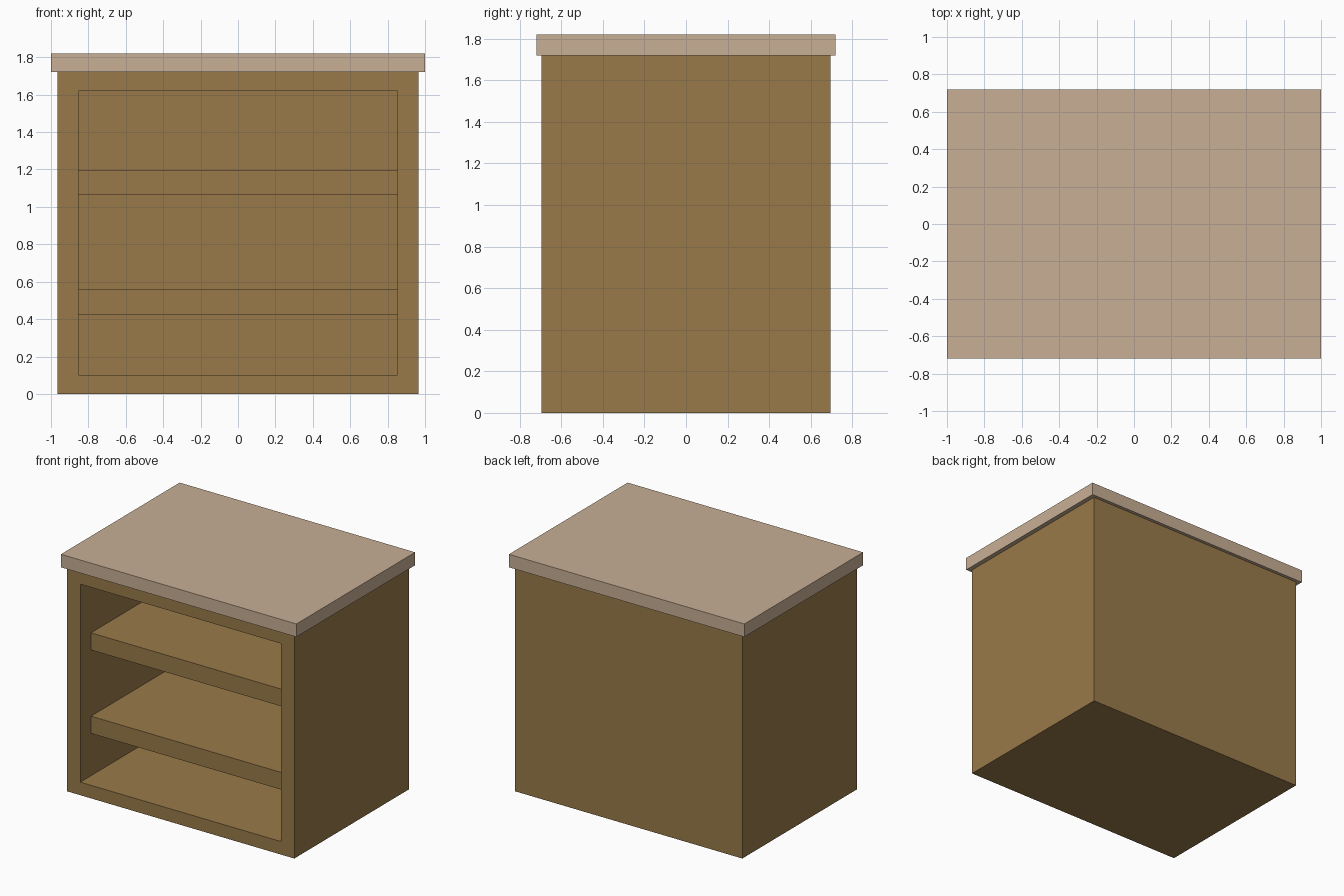
import bpy, bmesh
from mathutils import Vector

if "Cube" in bpy.data.objects:
    bpy.data.objects.remove(bpy.data.objects["Cube"])


def material(name, color):
    mat = bpy.data.materials.new(name)
    mat.diffuse_color = (*color, 1)
    mat.use_nodes = True
    mat.node_tree.nodes["Principled BSDF"].inputs["Base Color"].default_value = mat.diffuse_color
    return mat


def box_bmesh(x, y, z):
    """Box spanning the given (low, high) ranges."""
    bm = bmesh.new()
    bmesh.ops.create_cube(bm, size=1)
    for v in bm.verts:
        v.co = Vector([lo + (c + 0.5) * (hi - lo) for c, (lo, hi) in zip(v.co, (x, y, z))])
    return bm


def finish(name, bm, mat):
    bmesh.ops.recalc_face_normals(bm, faces=bm.faces)
    mesh = bpy.data.meshes.new(name)
    bm.to_mesh(mesh)
    bm.free()
    mesh.materials.append(mat)
    obj = bpy.data.objects.new(name, mesh)
    bpy.context.collection.objects.link(obj)


wood = material("brown_wood", (0.32, 0.195, 0.068))
pale = material("pale_wood", (0.58, 0.43, 0.30))

INNER_X, INNER_Z, BACK_Y = 0.853, (0.10, 1.62), 0.615

# Carcass: front face inset to a frame, then pushed in to hollow the cabinet
bm = box_bmesh((-0.965, 0.965), (-0.695, 0.695), (0, 1.72))
bm.normal_update()
front = min(bm.faces, key=lambda f: f.calc_center_median().y)
bmesh.ops.inset_region(bm, faces=[front], thickness=0.1)
for v in front.verts:
    v.co.x = INNER_X if v.co.x > 0 else -INNER_X
    v.co.z = INNER_Z[1] if v.co.z > 0.86 else INNER_Z[0]
back = bmesh.ops.extrude_discrete_faces(bm, faces=[front])["faces"][0]
for v in back.verts:
    v.co.y = BACK_Y
finish("carcass", bm, wood)

# Shelves, set back from the front frame
for name, z in (("lower_shelf", 0.425), ("upper_shelf", 1.065)):
    finish(name, box_bmesh((-INNER_X, INNER_X), (-0.565, BACK_Y), (z, z + 0.132)), wood)

# Overhanging top
finish("top_board", box_bmesh((-1, 1), (-0.72, 0.72), (1.72, 1.82)), pale)
